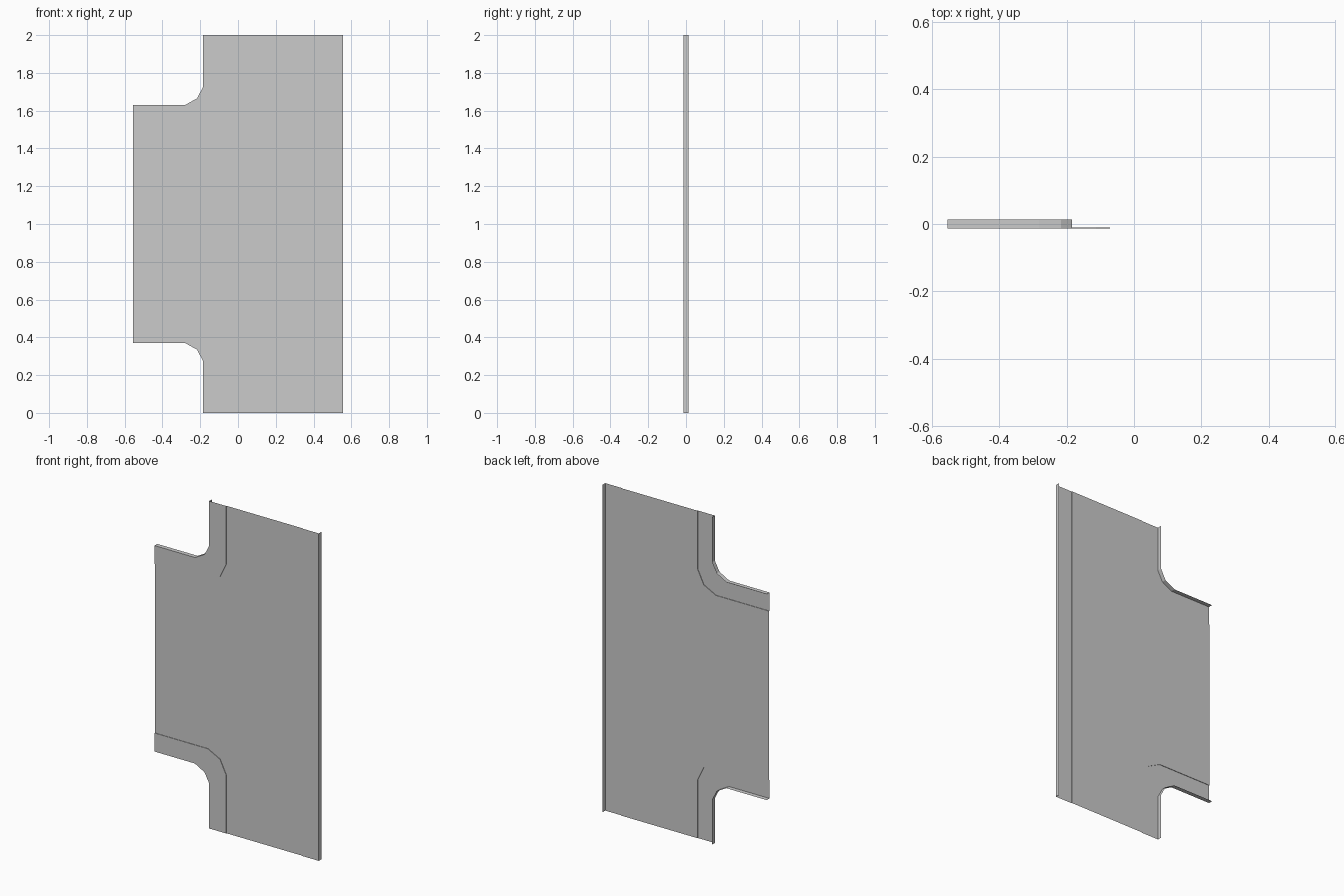
import bpy, bmesh

if "Cube" in bpy.data.objects:
    bpy.data.objects.remove(bpy.data.objects["Cube"])

BACK, FRONT, STEP = 0.0134, -0.0134, -0.0102   # depth levels: wall lip, border, raised panel

# upper corner outlines as (x, z); the lower ones are mirrored about z = 1
OUTER = [(-0.555, 1.629), (-0.282, 1.629), (-0.217, 1.665), (-0.185, 1.726), (-0.185, 2.0)]
INNER = [(-0.555, 1.516), (-0.195, 1.516), (-0.113, 1.558), (-0.071, 1.643), (-0.071, 2.0)]
OUTER_R = [(0.555, 2.0), (0.555, 0.0)]
INNER_R = [(0.442, 2.0), (0.442, 0.0)]


def flip(path):
    return [(x, 2 - z) for x, z in reversed(path)]


def make(name, faces):
    bm = bmesh.new()
    for pts in faces:
        bm.faces.new([bm.verts.new(p) for p in pts])
    bmesh.ops.remove_doubles(bm, verts=bm.verts, dist=1e-5)
    bmesh.ops.recalc_face_normals(bm, faces=bm.faces)
    # the channel opens towards the back, so the flat faces look that way
    if max(bm.faces, key=lambda f: f.calc_area()).normal.y < 0:
        bmesh.ops.reverse_faces(bm, faces=bm.faces)
    me = bpy.data.meshes.new(name)
    bm.to_mesh(me)
    bm.free()
    ob = bpy.data.objects.new(name, me)
    bpy.context.collection.objects.link(ob)
    return ob


def band(a, ya, b, yb):
    """Quads between two matching outlines at given depths."""
    pa = [(x, ya, z) for x, z in a]
    pb = [(x, yb, z) for x, z in b]
    return [(pa[i], pa[i + 1], pb[i + 1], pb[i]) for i in range(len(a) - 1)]


# each edge: outer wall, flat border, small step up to the panel
for name, outer, inner in (("upper_corner_edge", OUTER, INNER),
                           ("straight_edge", OUTER_R, INNER_R),
                           ("lower_corner_edge", flip(OUTER), flip(INNER))):
    make(name, band(outer, BACK, outer, FRONT)
         + band(outer, FRONT, inner, FRONT)
         + band(inner, FRONT, inner, STEP))

# tee-shaped middle panel
outline = INNER + INNER_R + flip(INNER)
make("middle_panel", [[(x, STEP, z) for x, z in outline]])
